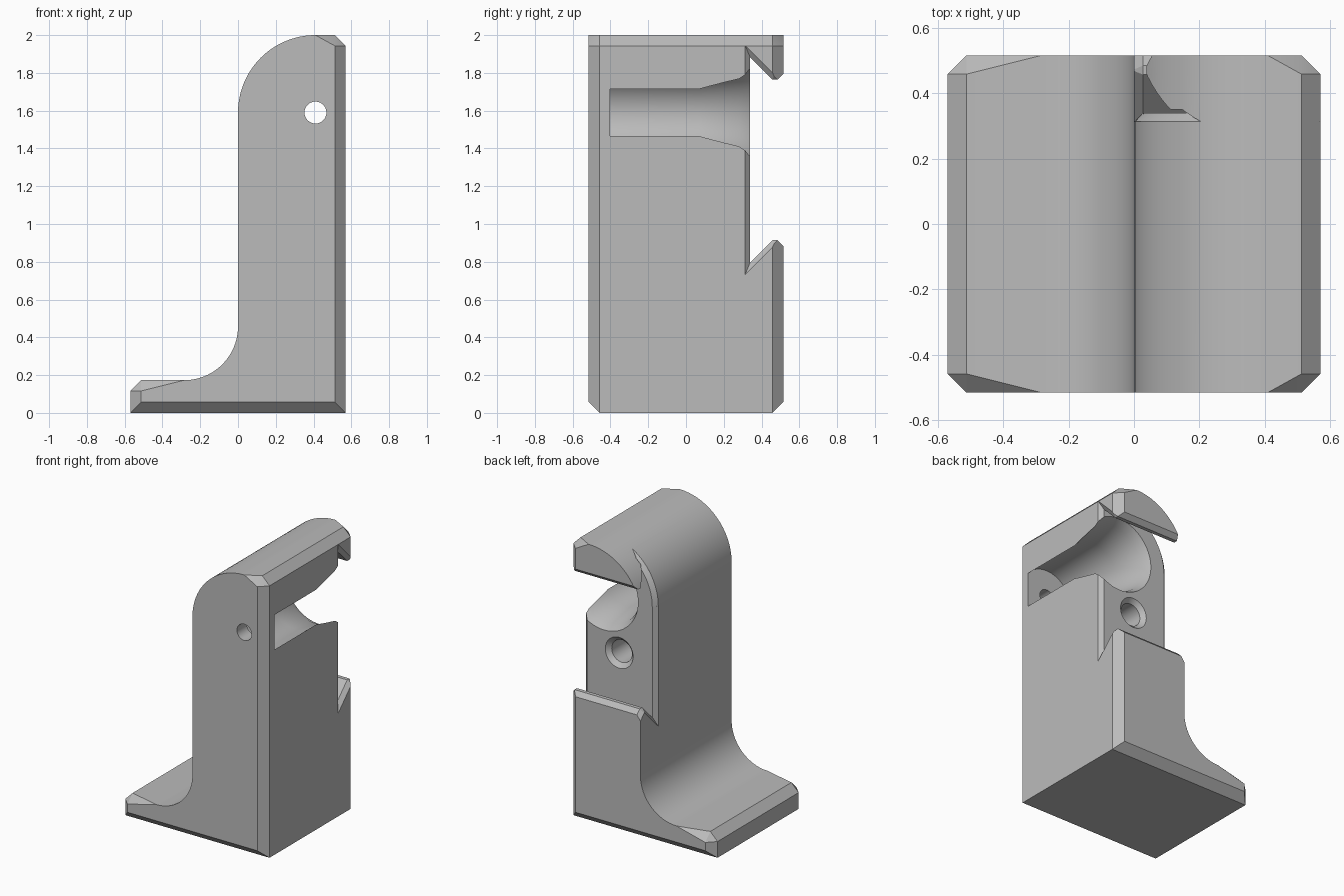
import bpy, bmesh
from math import sin, cos, pi, radians

if "Cube" in bpy.data.objects:
    bpy.data.objects.remove(bpy.data.objects["Cube"])

HALF_X, HALF_Y, HEIGHT = 0.57, 0.515, 2.0
CHAMFER = 0.057
BORE_X, BORE_Z = 0.41, 1.59

grey = bpy.data.materials.new("light_grey")
grey.use_nodes = True
grey.diffuse_color = (0.5, 0.5, 0.5, 1)
grey.node_tree.nodes["Principled BSDF"].inputs["Base Color"].default_value = (0.5, 0.5, 0.5, 1)


def add_object(name, bm):
    bmesh.ops.recalc_face_normals(bm, faces=bm.faces)
    mesh = bpy.data.meshes.new(name)
    bm.to_mesh(mesh)
    bm.free()
    obj = bpy.data.objects.new(name, mesh)
    bpy.context.collection.objects.link(obj)
    mesh.materials.append(grey)
    return obj


def loft(rings):
    """Skin a list of equal closed rings and cap both ends."""
    bm = bmesh.new()
    rows = [[bm.verts.new(p) for p in ring] for ring in rings]
    n = len(rows[0])
    for a, b in zip(rows, rows[1:]):
        for i in range(n):
            j = (i + 1) % n
            bm.faces.new((a[i], a[j], b[j], b[i]))
    bm.faces.new(rows[0])
    bm.faces.new(rows[-1])
    return bm


def lathe(name, stations, cx, cz, sides=64):
    """Round solid along y from (y, radius) stations."""
    turn = [2 * pi * i / sides for i in range(sides)]
    return add_object(name, loft([[(cx + r * cos(a), y, cz + r * sin(a)) for a in turn]
                                  for y, r in stations]))


def arc(cx, cz, r, start, end, steps=24):
    angles = [radians(start + (end - start) * i / steps) for i in range(steps + 1)]
    return [(cx + r * cos(a), cz + r * sin(a)) for a in angles]


def cut(target, cutter):
    mod = target.modifiers.new("cut", 'BOOLEAN')
    mod.operation, mod.solver, mod.object = 'DIFFERENCE', 'EXACT', cutter
    bpy.context.view_layer.objects.active = target
    bpy.ops.object.modifier_apply(modifier=mod.name)
    bpy.data.objects.remove(cutter)


# Bracket body: L-shaped profile with rounded shoulder and filleted foot
foot_top, fillet = 0.173, 0.285
profile = [(-HALF_X, 0), (HALF_X, 0), (HALF_X, HEIGHT)]
profile += arc(BORE_X, BORE_Z, BORE_X, 90, 180)
profile += arc(-fillet, foot_top + fillet, fillet, 0, -90)
profile += [(-HALF_X, foot_top)]
bm = loft([[(x, y, z) for x, z in profile] for y in (-HALF_Y, HALF_Y)])


def is_chamfered(edge):
    a, b = (v.co for v in edge.verts)
    if abs(a.y - b.y) < 0.001:
        return True
    return abs(abs(a.x) - HALF_X) < 0.001 and a.z > 0.1


bmesh.ops.bevel(bm, geom=[e for e in bm.edges if is_chamfered(e)], offset=CHAMFER,
                offset_type='OFFSET', segments=1, profile=0.5, affect='EDGES',
                clamp_overlap=False)
body = add_object("bracket_body", bm)


# Dovetail recess in the back, flared at both ends for its chamfered edges
def dovetail(x, grow):
    floor = 0.34 - grow
    slope, tip, nose = 0.457 - 1.414 * grow, 0.914 - grow, 1.398 - 1.414 * grow
    lower = [(floor, floor + slope), (tip - slope, tip), (nose - tip, tip), (0.6, nose - 0.6)]
    upper = [(y, 2.678 - z) for y, z in reversed(lower)]
    return [(x, y, z) for y, z in lower + upper]


stations = [(-0.05, 0.03), (-0.003, 0.03), (0.027, 0), (HALF_X - 0.027, 0),
            (HALF_X + 0.003, 0.03), (0.65, 0.03)]
cut(body, add_object("recess_cutter", loft([dovetail(x, g) for x, g in stations])))

# Chamfer of the recess floor along the rounded shoulder
wedge = [(0.313, BORE_Z), (0.35, BORE_Z), (0.35, 1.905), (0.313, 1.945)]
edge_cutter = add_object("shoulder_chamfer_cutter",
                         loft([[(x, y, z) for y, z in wedge] for x in (-0.05, 0.26)]))
cut(edge_cutter, lathe("shoulder_cone", [(0.25, 0.478), (0.4, 0.316)], BORE_X, BORE_Z, 96))
cut(body, edge_cutter)

# Bore open on the side, flaring towards the recess, with a small hole through the front
cut(body, lathe("bore_cutter", [(-0.403, 0.203), (0.07, 0.203), (0.28, 0.24), (0.36, 0.279)],
                BORE_X, BORE_Z))
cut(body, lathe("front_hole_cutter", [(-0.6, 0.058), (-0.35, 0.058)], BORE_X, BORE_Z))

# Countersunk blind hole in the recess floor
cut(body, lathe("blind_hole_cutter", [(-0.06, 0.08), (0.31, 0.08), (0.36, 0.13)], 0.29, 1.19))

bpy.ops.object.select_all(action='DESELECT')
body.select_set(True)
bpy.context.view_layer.objects.active = body
bpy.ops.object.shade_smooth_by_angle(angle=radians(20))
